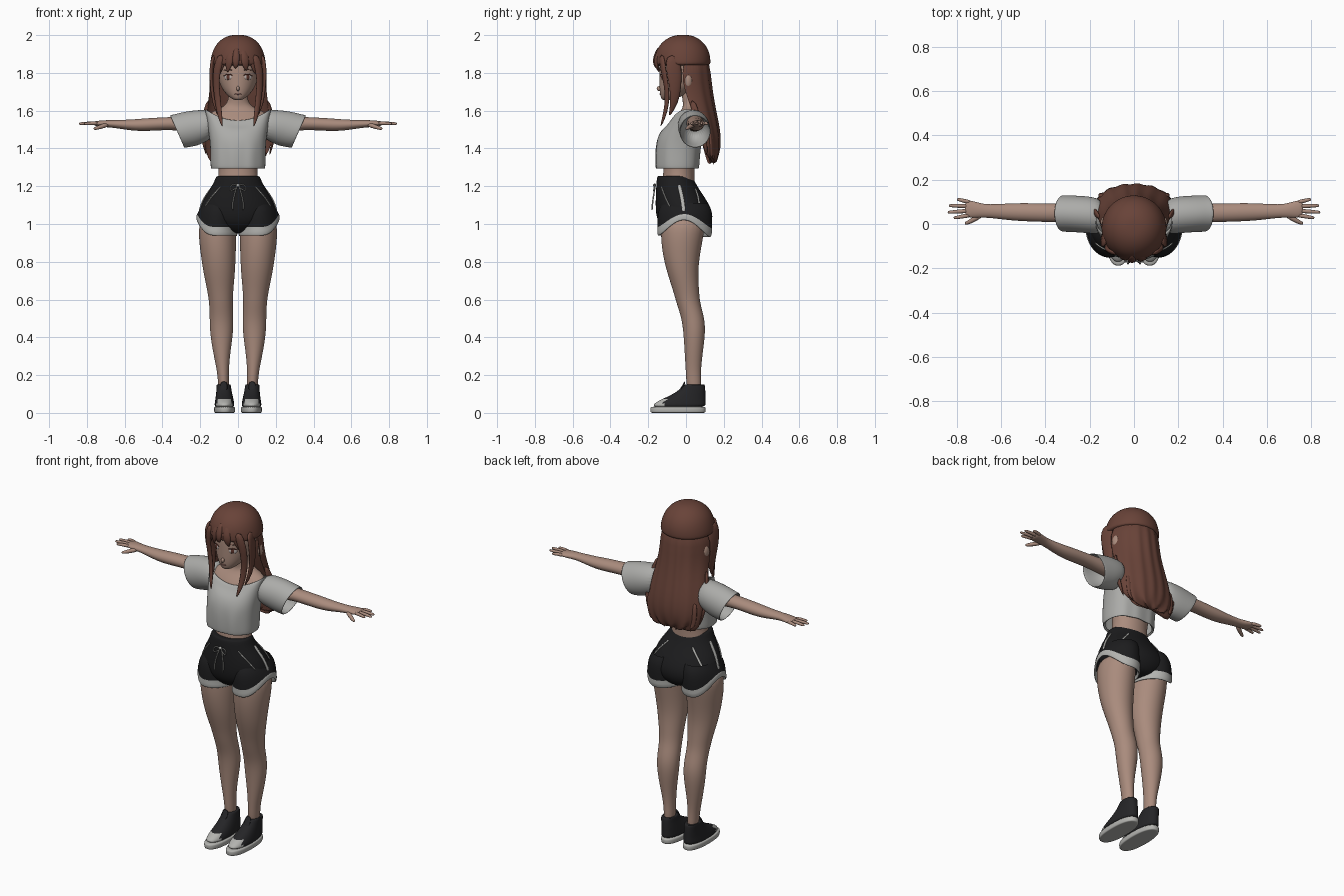
import bpy, bmesh, math
from mathutils import Vector


def material(name, r, g, b):
    m = bpy.data.materials.new(name)
    m.diffuse_color = (r, g, b, 1)
    return m


SKIN = material("skin", .40, .26, .205)
HAIR = material("brown hair", .14, .056, .04)
SHIRT = material("light grey cloth", .41, .41, .395)
BLACK = material("black cloth", .012, .012, .013)
WHITE = material("white trim", .45, .45, .43)
SHOE = material("shoe canvas", .018, .018, .02)
EYE = material("eye brown", .11, .035, .025)
EYEW = material("eye white", .48, .43, .41)
LIP = material("lip", .30, .14, .12)


def build(name, rings, mats, mirror=False, cap=True, pick=None, sub=2):
    """Skin a list of point rings, with optional mirroring and a material rule."""
    bm = bmesh.new()
    vs = [[bm.verts.new(p) for p in r] for r in rings]
    n = len(vs[0])
    for i in range(len(vs) - 1):
        for j in range(n):
            k = (j + 1) % n
            f = bm.faces.new((vs[i][j], vs[i][k], vs[i + 1][k], vs[i + 1][j]))
            if pick:
                f.material_index = pick(f.calc_center_median(), i)
    if cap:
        bm.faces.new(vs[0][::-1])
        bm.faces.new(vs[-1])
    bmesh.ops.recalc_face_normals(bm, faces=bm.faces)
    for f in bm.faces:
        f.smooth = True
    me = bpy.data.meshes.new(name)
    bm.to_mesh(me)
    bm.free()
    for m in mats:
        me.materials.append(m)
    ob = bpy.data.objects.new(name, me)
    bpy.context.collection.objects.link(ob)
    if mirror:
        ob.modifiers.new("mirror", "MIRROR").use_mirror_merge = False
    s = ob.modifiers.new("smooth", "SUBSURF")
    s.levels = s.render_levels = sub
    return ob


def loft(name, data, mats, axis="z", n=28, p=1.0, post=None, **kw):
    """Elliptic sections (t, centre a, centre b, radius a, radius b) along an axis."""
    rings = []
    for t, a, b, ra, rb in data:
        ring = []
        for j in range(n):
            ang = math.tau * j / n
            c, s = math.cos(ang), math.sin(ang)
            u = math.copysign(abs(c) ** p, c)
            v = math.copysign(abs(s) ** p, s)
            q = (a + ra * u, b + rb * v)
            pt = Vector((q[0], q[1], t) if axis == "z" else (t, q[0], q[1]))
            ring.append(post(pt, u, v, t, (a, b, ra, rb)) if post else pt)
        rings.append(ring)
    return build(name, rings, mats, **kw)


def tube(name, pts, mat, side=(1, 0, 0), n=8, mirror=True, sub=1):
    """Flat strand along points (x, y, z, half width, half depth)."""
    P = [Vector(q[:3]) for q in pts]
    rings = []
    for i, q in enumerate(pts):
        t = (P[min(i + 1, len(P) - 1)] - P[max(i - 1, 0)]).normalized()
        s = Vector(side)
        s = (s - t * s.dot(t)).normalized()
        d = t.cross(s)
        rings.append([P[i] + s * q[3] * math.cos(math.tau * j / n) + d * q[4] * math.sin(math.tau * j / n)
                      for j in range(n)])
    return build(name, rings, [mat], mirror=mirror, sub=sub)


def ball(name, loc, scale, mat, turn=0, mirror=True):
    """Small ellipsoid turned about z."""
    bm = bmesh.new()
    bmesh.ops.create_uvsphere(bm, u_segments=20, v_segments=12, radius=1)
    c, s = math.cos(turn), math.sin(turn)
    for v in bm.verts:
        x, y, z = (v.co[i] * scale[i] for i in range(3))
        v.co = Vector(loc) + Vector((c * x - s * y, s * x + c * y, z))
    for f in bm.faces:
        f.smooth = True
    me = bpy.data.meshes.new(name)
    bm.to_mesh(me)
    bm.free()
    me.materials.append(mat)
    ob = bpy.data.objects.new(name, me)
    bpy.context.collection.objects.link(ob)
    if mirror:
        ob.modifiers.new("mirror", "MIRROR").use_mirror_merge = False


# Legs
loft("leg", [(1.05, .11, -.01, .09, .12), (.95, .110, -.02, .101, .115), (.85, .105, -.025, .094, .101),
             (.75, .10, -.02, .085, .083), (.65, .094, 0, .069, .069), (.58, .09, .012, .062, .062),
             (.5, .087, .038, .063, .061), (.42, .087, .045, .062, .058), (.3, .086, .04, .042, .046),
             (.2, .078, .038, .028, .038), (.1, .075, .045, .03, .04)], [SKIN], mirror=True)

# Torso and neck
loft("torso", [(1.15, 0, -.04, .12, .09), (1.25, 0, -.04, .105, .084), (1.3, 0, -.035, .10, .082),
               (1.4, 0, -.03, .118, .088), (1.5, 0, 0, .14, .09), (1.55, 0, .012, .165, .083),
               (1.59, 0, .027, .155, .062), (1.615, 0, .033, .085, .05), (1.645, 0, .03, .05, .045),
               (1.74, 0, .01, .046, .045)], [SKIN])

# Arms, fingers and thumb
loft("arm", [(.12, .045, 1.545, .05, .055), (.25, .05, 1.53, .046, .043), (.36, .05, 1.533, .042, .033),
             (.48, .053, 1.526, .042, .035), (.56, .055, 1.523, .039, .03), (.66, .058, 1.53, .029, .02),
             (.70, .062, 1.531, .034, .019), (.74, .068, 1.532, .040, .015), (.765, .07, 1.532, .036, .011)],
     [SKIN], axis="x", n=20, mirror=True)
for nm, y0, x1, y1 in (("index", .04, .815, .028), ("middle", .06, .842, .053),
                       ("ring", .08, .836, .083), ("little", .098, .80, .111)):
    xm, ym = (.74 + x1) / 2, (y0 + y1) / 2
    tube(nm + "_finger", [(.735, y0, 1.532, .011, .011), (xm, ym, 1.534, .010, .010),
                          (x1 - .008, y1, 1.531, .008, .008), (x1, y1, 1.531, .005, .005)], SKIN, (0, 1, 0))
tube("thumb", [(.685, .045, 1.528, .014, .014), (.72, .022, 1.517, .013, .013),
               (.75, .006, 1.507, .010, .010), (.765, .001, 1.503, .006, .006)], SKIN, (0, 1, 0))


# Cropped shirt with an off-shoulder neckline and slight folds at the hem
def shirt_shape(p, u, v, t, r):
    if t > 1.53:
        p.z += -.02 + .06 * u * u
    if t < 1.42:
        p.y += .004 * math.sin(p.x * 70) * abs(v)
    return p


loft("shirt", [(1.30, 0, -.045, .132, .10), (1.288, 0, -.046, .143, .113), (1.31, 0, -.046, .146, .116),
               (1.38, 0, -.044, .146, .119), (1.45, 0, -.035, .15, .12), (1.5, 0, -.02, .158, .11),
               (1.54, 0, -.003, .17, .095), (1.572, 0, .008, .176, .086), (1.565, 0, .01, .168, .076)],
     [SHIRT], p=.85, n=36, cap=False, post=shirt_shape)


# Wide sleeves with slanted cuffs that turn inwards
def sleeve_shape(p, u, v, t, r):
    if t > .2:
        p.x += .037 * v
    return p


loft("sleeve", [(.13, .03, 1.525, .075, .075), (.19, .04, 1.517, .084, .09), (.25, .045, 1.505, .083, .09),
                (.30, .047, 1.493, .083, .087), (.325, .048, 1.49, .083, .087), (.322, .048, 1.49, .076, .079),
                (.26, .047, 1.505, .07, .075), (.21, .047, 1.525, .045, .045)],
     [SHIRT], axis="x", mirror=True, post=sleeve_shape)

# Shorts: hips, leg openings with pale hems
HIP = [(1.254, 0, -.058, .104, .085), (1.256, 0, -.06, .116, .094), (1.2, 0, -.05, .135, .108),
       (1.14, 0, -.03, .18, .131), (1.07, 0, -.01, .207, .152), (1.01, 0, -.005, .197, .146),
       (.97, 0, 0, .12, .115), (.95, 0, 0, .05, .085)]
loft("shorts_hips", HIP, [BLACK], n=32)


def hem_shape(p, u, v, t, r):
    if t < 1.0:
        p.z += .085 * max(0, u) ** 3 - .008 * max(0, v)
    return p


loft("shorts_leg", [(1.11, .10, -.005, .085, .12), (1.07, .108, -.005, .100, .148), (.967, .112, -.007, .107, .145),
                    (.962, .112, -.007, .109, .146), (.938, .112, -.009, .110, .142), (.936, .112, -.009, .103, .133),
                    (.965, .112, -.009, .098, .125)],
     [BLACK, WHITE], mirror=True, cap=False, post=hem_shape, pick=lambda c, i: int(i >= 2))


def hip(z, deg, w):
    """Point on the hip surface at a height and angle, with strip width."""
    for a, b in zip(HIP[1:], HIP[2:]):
        if b[0] <= z <= a[0]:
            f = (a[0] - z) / (a[0] - b[0])
            cy, rx, ry = (a[i] + (b[i] - a[i]) * f for i in (2, 3, 4))
            d = math.radians(deg)
            return (rx * math.cos(d), cy + ry * math.sin(d), z, w, .004)


for nm, angs, z0, z1, w in (("side_stripe", (8, -2), 1.21, 1.045, .010),
                            ("front_pocket_trim", (-48, -28), 1.2, 1.09, .004),
                            ("back_pocket_trim", (58, 36), 1.19, 1.09, .006)):
    pts = [hip(z0 + (z1 - z0) * i / 6, angs[0] + (angs[1] - angs[0]) * i / 6, w) for i in range(7)]
    tube(nm, pts, WHITE, (0, 1, 0) if "side" in nm else (.7, .7 if "front" in nm else -.7, 0))

# Drawstring bow
tube("string_tail", [(.003, -.162, 1.21, .004, .004), (.018, -.17, 1.16, .004, .004),
                     (.03, -.178, 1.11, .004, .004), (.026, -.18, 1.07, .005, .005)], WHITE)
tube("string_loop", [(.0, -.163, 1.2, .004, .004), (.025, -.17, 1.215, .004, .004), (.045, -.168, 1.195, .004, .004),
                     (.04, -.172, 1.165, .004, .004), (.005, -.168, 1.198, .004, .004)], WHITE, (0, 1, 0))
ball("string_knot", (0, -.166, 1.205), (.009, .008, .009), WHITE, mirror=False)

# Shoes: rubber sole, canvas upper with pale toe cap, laces
loft("sole", [(.0, .071, -.042, .048, .138), (.0, .071, -.042, .056, .147), (.03, .071, -.042, .057, .148),
              (.034, .071, -.042, .05, .14)], [WHITE], mirror=True, p=.85)
loft("shoe_upper", [(.025, .072, -.038, .053, .142), (.05, .072, -.034, .052, .138), (.072, .072, -.013, .048, .116),
                    (.10, .073, .018, .043, .085), (.13, .075, .038, .039, .064), (.152, .076, .046, .038, .054),
                    (.148, .076, .046, .030, .044)],
     [SHOE, WHITE], mirror=True, p=.9, n=32, pick=lambda c, i: int(c.y < -.115))
for i in range(4):
    y, z = -.095 + i * .026, .08 + i * .018
    tube("lace", [(.048, y + .016, z - .008, .004, .004), (.072, y - .004, z + .003, .004, .004),
                  (.096, y + .016, z - .008, .004, .004)], WHITE, (0, 1, 0))
tube("tongue", [(.075, -.04, .11, .02, .006), (.075, -.012, .145, .022, .006), (.075, -.006, .168, .016, .004)], SHOE)

# Head and face
loft("head", [(1.655, 0, -.105, .016, .018), (1.668, 0, -.087, .043, .047), (1.70, 0, -.055, .075, .085),
              (1.74, 0, -.03, .097, .111), (1.79, 0, -.02, .11, .121), (1.85, 0, -.015, .115, .126),
              (1.92, 0, -.01, .10, .11), (1.96, 0, 0, .06, .06)], [SKIN])
ball("nose", (0, -.141, 1.717), (.009, .014, .013), SKIN, mirror=False)
ball("mouth", (0, -.1365, 1.688), (.018, .004, .004), LIP, mirror=False)
ball("ear", (.137, .012, 1.755), (.014, .022, .036), SKIN, .3)
ball("eye_white", (.053, -.1225, 1.778), (.023, .005, .015), EYEW, .5)
ball("iris", (.052, -.1245, 1.778), (.012, .005, .0145), EYE, .5)
tube("eyelash", [(.027, -.137, 1.786, .003, .003), (.05, -.128, 1.796, .004, .004),
                 (.078, -.108, 1.784, .003, .003)], EYE, (0, 0, 1))
tube("eyebrow", [(.028, -.139, 1.814, .003, .003), (.053, -.130, 1.82, .003, .003),
                 (.08, -.110, 1.812, .002, .002)], HAIR, (0, 0, 1))

# Hair cap
loft("hair_cap", [(2.002, 0, -.015, .03, .03), (1.988, 0, -.017, .077, .078), (1.95, 0, -.018, .119, .123),
                  (1.9, 0, -.018, .14, .146), (1.85, 0, -.018, .149, .149), (1.835, 0, -.018, .143, .143)], [HAIR], n=36)


# Long back hair: a crescent section with grooves and an uneven lower edge
def back_shape(p, u, v, t, r):
    if v < 0:
        p.y = r[1] - .4 * r[3] * v
    elif t < 1.85:
        p.y += .005 * math.sin(u * 17) * v
    if t < 1.4:
        p.z += .018 * math.sin(u * 14)
    return p


loft("back_hair", [(1.90, 0, 0, .125, .115), (1.8, 0, -.03, .15, .16), (1.7, 0, -.01, .149, .15),
                   (1.6, 0, .03, .166, .128), (1.5, 0, .06, .179, .12), (1.42, 0, .085, .177, .1),
                   (1.36, 0, .105, .16, .068), (1.325, 0, .12, .13, .04)], [HAIR], n=56, post=back_shape, sub=1)

# Loose locks: side tips, lower wisps, face-framing locks and fringe
tube("side_wisp", [(.155, .03, 1.66, .02, .01), (.185, .06, 1.55, .024, .012), (.188, .10, 1.44, .018, .01),
                   (.165, .11, 1.36, .003, .003)], HAIR, (.3, 1, 0))
for x, tip in ((.04, 1.31), (.095, 1.325), (.14, 1.34)):
    tube("lower_wisp", [(x, .165 - x * .3, 1.5, .02, .012), (x * 1.03, .168 - x * .25, 1.42, .022, .012),
                        (x, .16 - x * .2, 1.36, .015, .008), (x * .9, .145, tip, .002, .002)], HAIR)
tube("temple_lock", [(.125, -.07, 1.90, .04, .014), (.139, -.065, 1.82, .048, .014), (.135, -.055, 1.73, .036, .014),
                     (.125, -.06, 1.64, .024, .012), (.105, -.09, 1.57, .004, .004)], HAIR, (-.2, 1, 0))
tube("front_lock", [(.085, -.13, 1.90, .026, .014), (.115, -.122, 1.82, .024, .013), (.116, -.102, 1.73, .02, .012),
                    (.106, -.098, 1.64, .019, .011), (.094, -.118, 1.56, .014, .009),
                    (.082, -.135, 1.515, .002, .002)], HAIR, (1, .5, 0))
for x, tip, w in ((-.088, 1.785, .022), (-.05, 1.80, .026), (-.012, 1.822, .022), (.04, 1.81, .026), (.082, 1.79, .024)):
    y = -.172 + 5.5 * x * x
    tube("fringe_lock", [(x * .6, y + .035, 1.94, w * .7, .012), (x * .9, y + .003, 1.88, w, .012),
                         (x, y + .006, 1.84, w * .85, .010), (x * 1.12, y + .016, tip, .002, .002)],
         HAIR, (1, -x * 8 if x < 0 else x * 8, 0) if abs(x) < 0 else (1, x * 8, 0), mirror=False)
